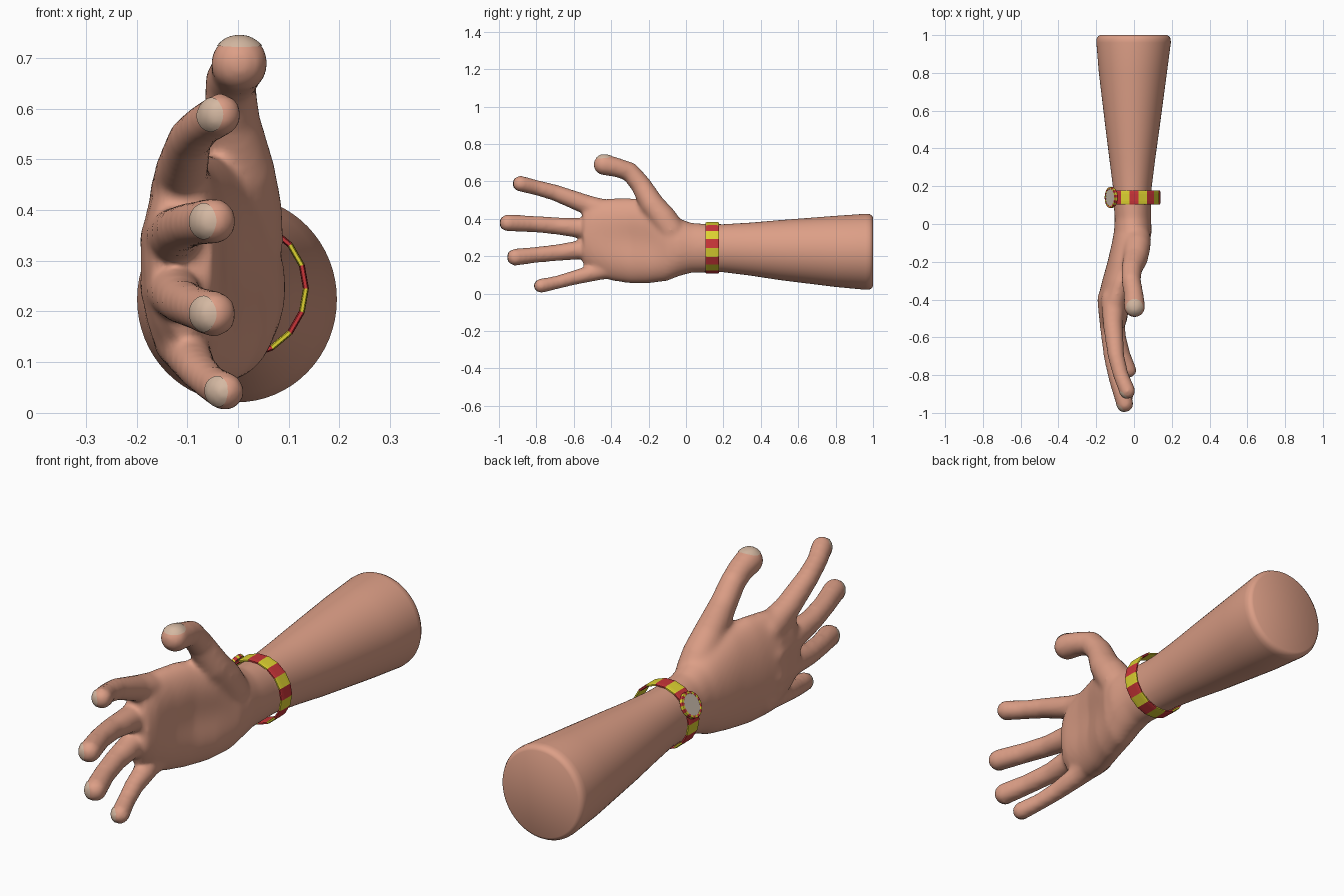
import bpy, bmesh
from math import sin, cos, pi, radians, sqrt, copysign, exp
from mathutils import Vector, Matrix

if "Cube" in bpy.data.objects:
    bpy.data.objects.remove(bpy.data.objects["Cube"])


def material(name, rgb):
    m = bpy.data.materials.new(name)
    m.use_nodes = True
    m.diffuse_color = (*rgb, 1)
    m.node_tree.nodes["Principled BSDF"].inputs["Base Color"].default_value = (*rgb, 1)
    return m


skin = material("skin", (0.72, 0.345, 0.24))
nail_tone = material("nail", (0.66, 0.48, 0.36))
dial_tone = material("dial", (0.60, 0.51, 0.42))
red = material("red", (0.58, 0.035, 0.04))
yellow = material("yellow", (0.72, 0.64, 0.03))


def make_object(name, bm, mats, smooth=False):
    bmesh.ops.recalc_face_normals(bm, faces=bm.faces)
    mesh = bpy.data.meshes.new(name)
    bm.to_mesh(mesh)
    bm.free()
    for m in mats:
        mesh.materials.append(m)
    for p in mesh.polygons:
        p.use_smooth = smooth
    ob = bpy.data.objects.new(name, mesh)
    bpy.context.collection.objects.link(ob)
    return ob


def loft(bm, sections, sides=48):
    """Closed skin through ovals: y, centre x, centre z, radius x, radius z, palm hollow."""
    rings = []
    for y, cx, cz, rx, rz, hollow in sections:
        ring = []
        for i in range(sides):
            a = 2 * pi * i / sides
            x, z = rx * cos(a), rz * sin(a)
            if x > 0:
                x -= hollow * exp(-(z / 0.11) ** 2)
            ring.append(bm.verts.new((cx + x, y, cz + z)))
        rings.append(ring)
    for a, b in zip(rings, rings[1:]):
        for i in range(sides):
            j = (i + 1) % sides
            bm.faces.new((a[i], a[j], b[j], b[i]))
    bm.faces.new(rings[0])
    bm.faces.new(rings[-1])


def limb(bm, points):
    """Chain of balls joined by tapered cylinders: x, y, z, radius."""
    for x, y, z, r in points:
        bmesh.ops.create_uvsphere(bm, u_segments=24, v_segments=16, radius=r,
                                  matrix=Matrix.Translation((x, y, z)))
    for p, q in zip(points, points[1:]):
        a, b = Vector(p[:3]), Vector(q[:3])
        turn = (b - a).to_track_quat('Z', 'Y').to_matrix().to_4x4()
        bmesh.ops.create_cone(bm, cap_ends=True, segments=24, radius1=p[3], radius2=q[3],
                              depth=(b - a).length,
                              matrix=Matrix.Translation((a + b) / 2) @ turn)


# Hand: palm, fingers and thumb fused into one smooth skin
fingers = {
    "index": [(-.11, -.40, .43, .065), (-.112, -.53, .475, .053), (-.095, -.70, .54, .044),
              (-.07, -.80, .567, .041), (-.035, -.885, .588, .043)],
    "middle": [(-.125, -.40, .34, .07), (-.125, -.55, .35, .055), (-.115, -.70, .363, .046),
               (-.09, -.82, .373, .044), (-.048, -.952, .378, .046)],
    "ring": [(-.125, -.40, .25, .07), (-.125, -.54, .238, .053), (-.112, -.68, .22, .045),
             (-.085, -.80, .208, .043), (-.048, -.912, .195, .046)],
    "little": [(-.105, -.36, .15, .065), (-.1, -.47, .118, .047), (-.08, -.60, .085, .039),
               (-.055, -.69, .06, .036), (-.025, -.775, .042, .039)],
    "thumb": [(.015, -.08, .34, .075), (.015, -.12, .40, .073), (.008, -.18, .475, .066),
              (-.012, -.24, .58, .055), (-.015, -.30, .652, .051),
              (-.002, -.37, .675, .052), (.003, -.438, .69, .057)],
}
bm = bmesh.new()
loft(bm, [(.20, -.009, .243, .100, .128, 0),
          (.12, -.009, .243, .100, .130, 0),
          (.03, -.006, .245, .096, .133, 0),
          (-.04, -.006, .248, .100, .155, 0),
          (-.10, -.012, .255, .105, .187, .01),
          (-.20, -.035, .275, .105, .220, .03),
          (-.30, -.070, .283, .098, .228, .03),
          (-.40, -.098, .290, .095, .220, .02),
          (-.50, -.105, .308, .080, .188, .01),
          (-.55, -.110, .310, .060, .155, 0)])
for points in fingers.values():
    limb(bm, points)
hand = make_object("hand", bm, [skin], True)
remesh = hand.modifiers.new("fuse", 'REMESH')
remesh.mode = 'VOXEL'
remesh.voxel_size = 0.01
remesh.use_smooth_shade = True
relax = hand.modifiers.new("relax", 'SMOOTH')
relax.factor = 0.5
relax.iterations = 14

# Forearm with a rounded cut end
bm = bmesh.new()
loft(bm, [(.12, -.009, .243, .099, .129, 0),
          (.20, -.009, .243, .103, .128, 0),
          (.35, -.009, .238, .122, .142, 0),
          (.50, -.008, .233, .142, .160, 0),
          (.80, -.006, .226, .180, .190, 0),
          (.96, -.002, .224, .197, .203, 0),
          (.98, -.002, .224, .196, .202, 0),
          (.993, -.002, .224, .189, .195, 0),
          (1.0, -.002, .224, .178, .184, 0)], 64)
forearm = make_object("forearm", bm, [skin])
bpy.context.view_layer.objects.active = forearm
forearm.select_set(True)
bpy.ops.object.shade_smooth_by_angle(angle=radians(40))
forearm.select_set(False)


def striped_ring(name, matrix, radius, segments, thick, width):
    """Faceted band around local Z whose segments alternate red and yellow."""
    bm = bmesh.new()
    sides, rings = 12, []
    for i in range(segments):
        a = 2 * pi * i / segments
        ring = []
        for k in range(sides):
            t = 2 * pi * (k + 0.5) / sides
            r = radius + thick * copysign(sqrt(abs(cos(t))), cos(t))
            h = width * copysign(sqrt(abs(sin(t))), sin(t))
            ring.append(bm.verts.new((r * cos(a), r * sin(a), h)))
        rings.append(ring)
    for i in range(segments):
        a, b = rings[i], rings[(i + 1) % segments]
        for k in range(sides):
            m = (k + 1) % sides
            bm.faces.new((a[k], a[m], b[m], b[k])).material_index = i % 2
    ob = make_object(name, bm, [red, yellow])
    ob.matrix_world = matrix
    return ob


# Wrist band
wrist = Vector((0, .14, .245))
striped_ring("wrist_band", Matrix.Translation(wrist) @ Matrix.Rotation(pi / 2, 4, 'X'),
             .134, 18, .006, .037)

# Round dial with a striped rim
out = Vector((cos(radians(150)), 0, sin(radians(150))))
seat = Matrix.Translation(wrist + out * .14) @ out.to_track_quat('Z', 'Y').to_matrix().to_4x4()
striped_ring("dial_rim", seat, .05, 24, .006, .009)
bm = bmesh.new()
bmesh.ops.create_cone(bm, cap_ends=True, segments=32, radius1=.049, radius2=.049, depth=.014)
dial = make_object("dial", bm, [dial_tone])
dial.matrix_world = seat

# Nails: thin discs wrapped onto the fingertips
for name, points in fingers.items():
    thumb = name == "thumb"
    x, y, z, r = points[-1]
    normal = Vector((0, -.05, 1) if thumb else (-.75, -.65, 0)).normalized()
    size = .75 * r
    bm = bmesh.new()
    bmesh.ops.create_grid(bm, x_segments=14, y_segments=14, size=1)
    for v in bm.verts:
        u, w = v.co.x, v.co.y
        v.co.x = size * u * sqrt(1 - w * w / 2)
        v.co.y = size * w * sqrt(1 - u * u / 2)
    nail = make_object(name + "_nail", bm, [nail_tone], True)
    turn = normal.to_track_quat('Z', 'Y').to_matrix().to_4x4()
    nail.matrix_world = Matrix.Translation(Vector((x, y, z)) + normal * .08) @ turn
    wrap = nail.modifiers.new("wrap", 'SHRINKWRAP')
    wrap.target = hand
    wrap.wrap_method = 'PROJECT'
    wrap.wrap_mode = 'ABOVE_SURFACE'
    wrap.use_project_z = True
    wrap.use_positive_direction = False
    wrap.use_negative_direction = True
    wrap.offset = .002
